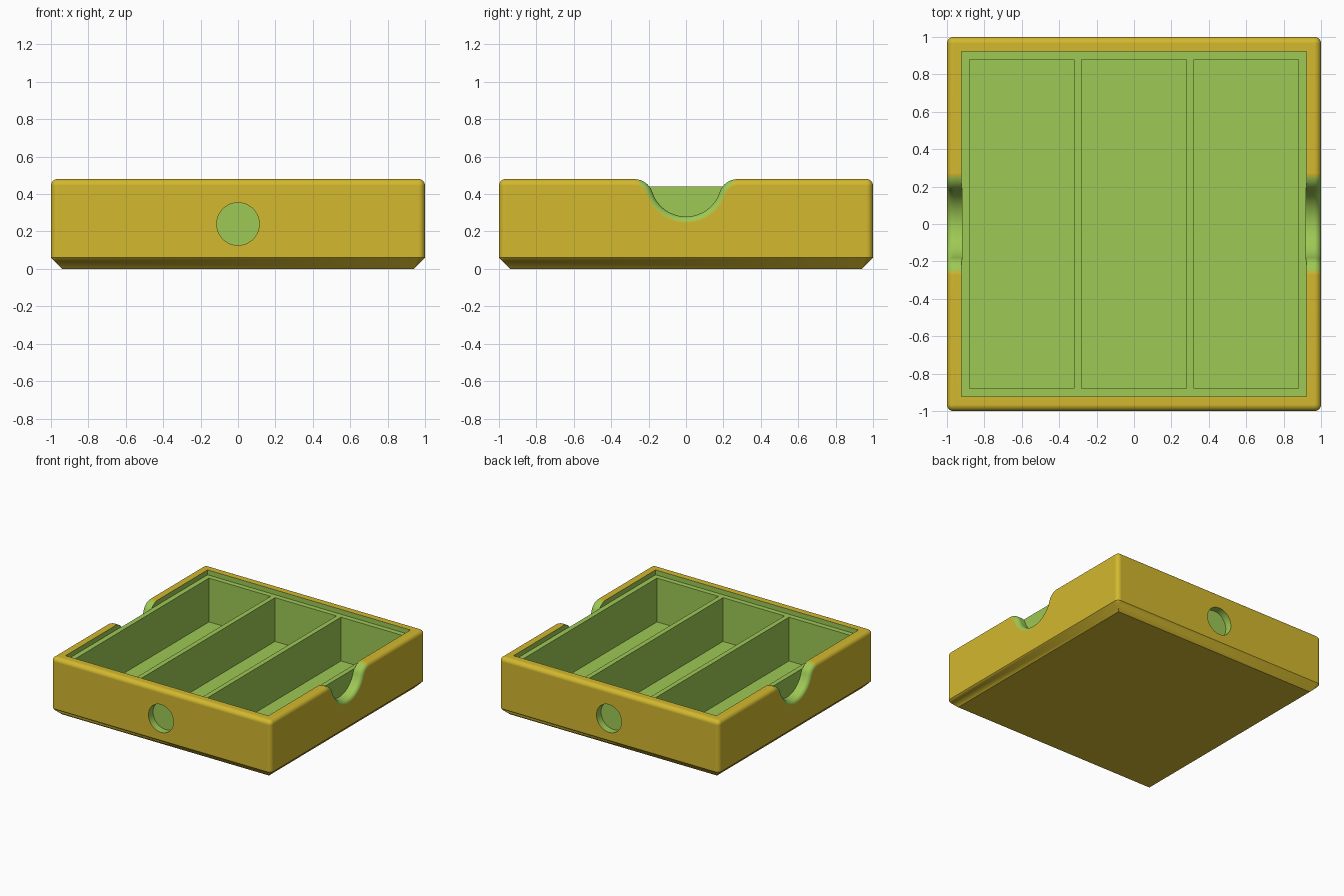
import bpy, bmesh
from math import sin, cos, pi, asin
from mathutils import Matrix

if "Cube" in bpy.data.objects:
    bpy.data.objects.remove(bpy.data.objects["Cube"])

HEIGHT, CHAMFER, ROUND = 0.48, 0.06, 0.035
WALL, TRAY_TOP, FLOOR = 0.92, 0.44, 0.08


def material(name, rgb):
    m = bpy.data.materials.new(name)
    m.use_nodes = True
    m.diffuse_color = (*rgb, 1)
    m.node_tree.nodes["Principled BSDF"].inputs["Base Color"].default_value = (*rgb, 1)
    return m


MATS = [material("mustard yellow", (0.65, 0.48, 0.028)),
        material("leaf green", (0.34, 0.58, 0.09))]


def make_object(name, bm, index):
    bmesh.ops.recalc_face_normals(bm, faces=bm.faces[:])
    for f in bm.faces:
        f.material_index = index
    mesh = bpy.data.meshes.new(name)
    bm.to_mesh(mesh)
    bm.free()
    for m in MATS:
        mesh.materials.append(m)
    obj = bpy.data.objects.new(name, mesh)
    bpy.context.collection.objects.link(obj)
    return obj


def box(x0, x1, y0, y1, z0, z1):
    bm = bmesh.new()
    mat = Matrix.Translation(((x0 + x1) / 2, (y0 + y1) / 2, (z0 + z1) / 2))
    mat = mat @ Matrix.Diagonal((x1 - x0, y1 - y0, z1 - z0, 1))
    bmesh.ops.create_cube(bm, size=1, matrix=mat)
    return bm


def cut(obj, bm):
    """Subtract a green-faced cutter and bake the result."""
    cutter = make_object("cutter", bm, 1)
    cutter.hide_render = True
    mod = obj.modifiers.new("cut", "BOOLEAN")
    mod.operation, mod.solver, mod.object = "DIFFERENCE", "EXACT", cutter
    deps = bpy.context.evaluated_depsgraph_get()
    mesh = bpy.data.meshes.new_from_object(obj.evaluated_get(deps))
    obj.modifiers.clear()
    obj.data = mesh
    bpy.data.objects.remove(cutter)


def notch(side):
    """Finger scoop: a round bottom flowing into rounded shoulders."""
    big, small, centre_z = 0.19, 0.1, 0.47
    shoulder_z = HEIGHT - small
    a = asin((centre_z - shoulder_z) / (big + small))
    shoulder_y = (big + small) * cos(a)
    half = [(shoulder_y, HEIGHT + 0.1), (shoulder_y, HEIGHT + 0.0005)]
    for i in range(1, 11):
        t = pi / 2 + (pi / 2 - a) * i / 10
        half.append((shoulder_y + small * cos(t), shoulder_z + small * sin(t)))
    for i in range(1, 13):
        t = -a - (pi / 2 - a) * i / 12
        half.append((big * cos(t), centre_z + big * sin(t)))
    outline = half + [(-y, z) for y, z in reversed(half[:-1])]
    bm = bmesh.new()
    face = bm.faces.new([bm.verts.new((side * WALL, y, z)) for y, z in outline])
    ext = bmesh.ops.extrude_face_region(bm, geom=[face])["geom"]
    bmesh.ops.translate(bm, vec=(side * 0.2, 0, 0),
                        verts=[v for v in ext if isinstance(v, bmesh.types.BMVert)])
    return bm


# Solid block with a chamfered base
bm = box(-1, 1, -1, 1, 0, HEIGHT)
base = [e for e in bm.edges if all(v.co.z < 0.01 for v in e.verts)]
bmesh.ops.bevel(bm, geom=base, offset=CHAMFER, segments=1, affect="EDGES")
tray = make_object("sorting_tray", bm, 0)

# Finger scoops in both side walls
for side in (-1, 1):
    cut(tray, notch(side))

# Round the corners, the rim and the scoop lips
bm = bmesh.new()
bm.from_mesh(tray.data)


def on_outside(e):
    return any(all(abs(abs(v.co[k]) - 1) < 1e-4 for v in e.verts) for k in (0, 1))


edges = [e for e in bm.edges if on_outside(e) and e.calc_face_angle(0) > 0.2
         and max(v.co.z for v in e.verts) > 0.1]
bmesh.ops.bevel(bm, geom=edges, offset=ROUND, segments=8, profile=0.5,
                affect="EDGES", clamp_overlap=False)
# Scoop lips are green, the rest of the outside stays yellow
for f in bm.faces:
    c = f.calc_center_median()
    if abs(c.x) > WALL + 0.005:
        outer_wall = abs(f.normal.x) > 0.995
        f.material_index = int(abs(c.y) < 0.25 and c.z > 0.2 and not outer_wall)
bm.to_mesh(tray.data)
bm.free()

# Recess below the rim, then three long compartments
lip = WALL + 0.002
cut(tray, box(-lip, lip, -lip, lip, TRAY_TOP, 1))
for x in (-0.6, 0, 0.6):
    cut(tray, box(x - 0.28, x + 0.28, -0.88, 0.88, FLOOR, 1))

# Round blind holes in the front and back walls
for side in (-1, 1):
    bm = bmesh.new()
    place = Matrix.Translation((0, side * 1.04, 0.24)) @ Matrix.Rotation(pi / 2, 4, "X")
    bmesh.ops.create_cone(bm, cap_ends=True, segments=48, radius1=0.114,
                          radius2=0.114, depth=0.2, matrix=place)
    cut(tray, bm)

# Smooth roundings with flat large faces
bpy.ops.object.select_all(action="DESELECT")
tray.select_set(True)
bpy.context.view_layer.objects.active = tray
bpy.ops.object.shade_smooth_by_angle(angle=0.25)
weighted = tray.modifiers.new("flat_faces", "WEIGHTED_NORMAL")
weighted.keep_sharp = True
